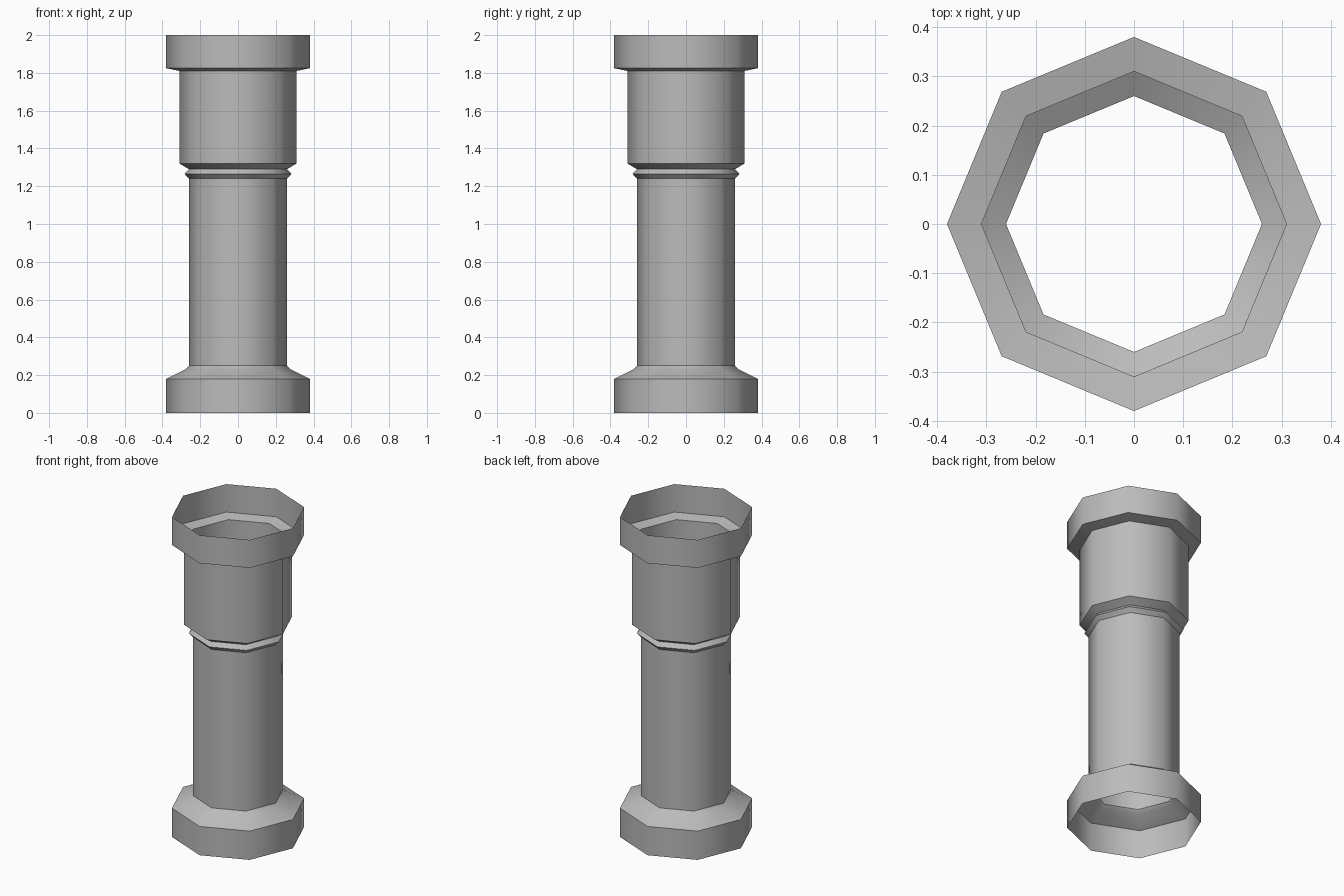
import bpy, bmesh, math

cube = bpy.data.objects.get("Cube")
if cube:
    bpy.data.objects.remove(cube, do_unlink=True)

SIDES = 8


def material(name, rgb):
    mat = bpy.data.materials.new(name)
    mat.use_nodes = True
    mat.diffuse_color = (*rgb, 1)
    mat.node_tree.nodes["Principled BSDF"].inputs["Base Color"].default_value = (*rgb, 1)
    return mat


stone = material("grey stone", (0.50, 0.50, 0.50))


def lathe(name, profile, mat):
    """Open octagonal shell from (radius, height) points, listed upward."""
    bm = bmesh.new()
    rings = []
    for r, z in profile:
        rings.append([bm.verts.new((r * math.cos(math.tau * i / SIDES),
                                    r * math.sin(math.tau * i / SIDES), z))
                      for i in range(SIDES)])
    for low, high in zip(rings, rings[1:]):
        for i in range(SIDES):
            j = (i + 1) % SIDES
            bm.faces.new((low[i], low[j], high[j], high[i]))
    mesh = bpy.data.meshes.new(name)
    bm.to_mesh(mesh)
    bm.free()
    mesh.materials.append(mat)
    obj = bpy.data.objects.new(name, mesh)
    bpy.context.collection.objects.link(obj)
    bpy.ops.object.select_all(action="DESELECT")
    obj.select_set(True)
    bpy.context.view_layer.objects.active = obj
    bpy.ops.object.shade_smooth_by_angle(angle=math.radians(50))
    return obj


# Hollow foot with sloped shoulder and small step
lathe("base", [(0.38, 0), (0.38, 0.18), (0.28, 0.23), (0.26, 0.25)], stone)
# Main tube
lathe("shaft", [(0.26, 0.25), (0.26, 1.24)], stone)
# Pointed ring around the neck
lathe("collar", [(0.26, 1.24), (0.283, 1.265), (0.26, 1.29)], stone)
# Wider upper tube
lathe("upper_drum", [(0.26, 1.29), (0.31, 1.32), (0.31, 1.81)], stone)
# Open rim at the top
lathe("top_rim", [(0.31, 1.81), (0.38, 1.825), (0.38, 2.0)], stone)
